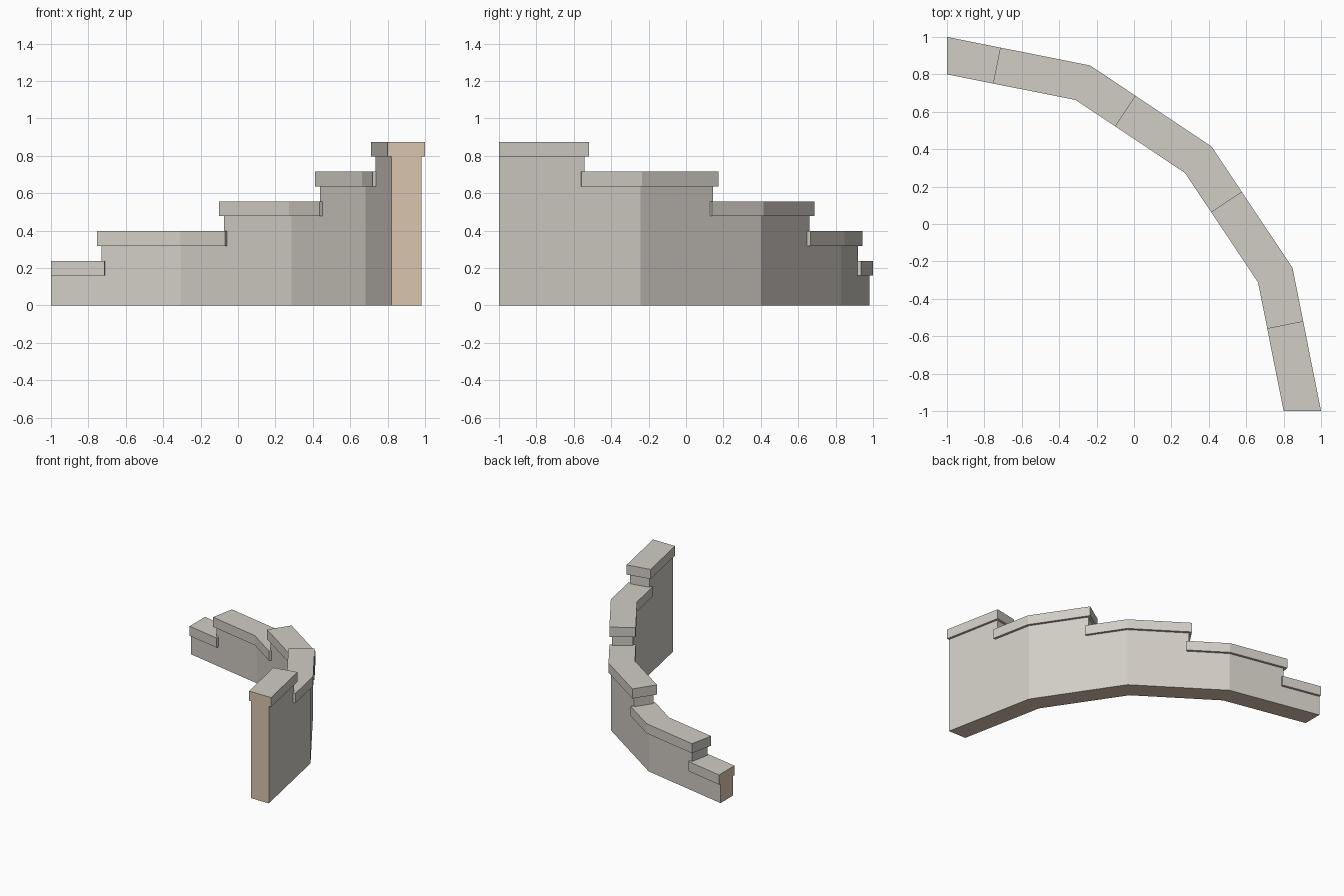
import bpy, bmesh
from math import radians, sin, cos

# Remove the default object
if "Cube" in bpy.data.objects:
    bpy.data.objects.remove(bpy.data.objects["Cube"])

SEGMENTS = 4
STEP = radians(90 / SEGMENTS)
RISE, BASE, CAP = 0.159, 0.16, 0.079


def make_material(name, rgb):
    mat = bpy.data.materials.new(name)
    mat.use_nodes = True
    mat.diffuse_color = (*rgb, 1)
    mat.node_tree.nodes["Principled BSDF"].inputs["Base Color"].default_value = (*rgb, 1)
    return mat


stone = make_material("pale grey stone", (0.64, 0.61, 0.56))
core = make_material("tan stone", (0.70, 0.56, 0.43))


def corner(r, k):
    """Corner of the faceted quarter arc."""
    a = radians(90) - STEP * k
    return -1 + r * cos(a), -1 + r * sin(a)


def cut(r, k, offset):
    """Square cut across segment k, measured from its middle."""
    a = radians(90) - STEP * (k + 0.5)
    d = r * cos(STEP / 2)
    return -1 + d * cos(a) + offset * sin(a), -1 + d * sin(a) - offset * cos(a)


def edge(r, i, start, end):
    """Plan line of step i at radius r."""
    points = [corner(r, i)]
    if i > 0:
        points.insert(0, cut(r, i - 1, start))
    if i < SEGMENTS:
        points.append(cut(r, i, end))
    return points


def make_block(name, i, inner, outer, start, end, z0, z1):
    """Strip of wall or coping extruded between two heights."""
    rim = list(zip(edge(inner, i, start, end), edge(outer, i, start, end)))
    bm = bmesh.new()
    rows = [[bm.verts.new((*p, z)) for p, z in
             ((a, z0), (b, z0), (b, z1), (a, z1))] for a, b in rim]
    for near, far in zip(rows, rows[1:]):
        for j in range(4):
            n = (j + 1) % 4
            bm.faces.new((near[j], near[n], far[n], far[j]))
    bm.faces.new(rows[0])
    bm.faces.new(rows[-1])
    bmesh.ops.recalc_face_normals(bm, faces=bm.faces)
    # Underside and the two outer ends are tan
    for f in bm.faces:
        c = f.calc_center_median()
        f.material_index = int(c.z < 0.001 or c.x < -0.999 or c.y < -0.999)
    mesh = bpy.data.meshes.new(name)
    bm.to_mesh(mesh)
    bm.free()
    mesh.materials.append(stone)
    mesh.materials.append(core)
    bpy.context.collection.objects.link(bpy.data.objects.new(name, mesh))


# Five rising wall sections, each with an overhanging coping
for i in range(SEGMENTS + 1):
    top = BASE + RISE * i
    make_block(f"wall_section_{i + 1}", i, 1.82, 1.98, -0.08, -0.08, 0, top)
    make_block(f"coping_{i + 1}", i, 1.8, 2.0, -0.10, -0.06, top, top + CAP)
